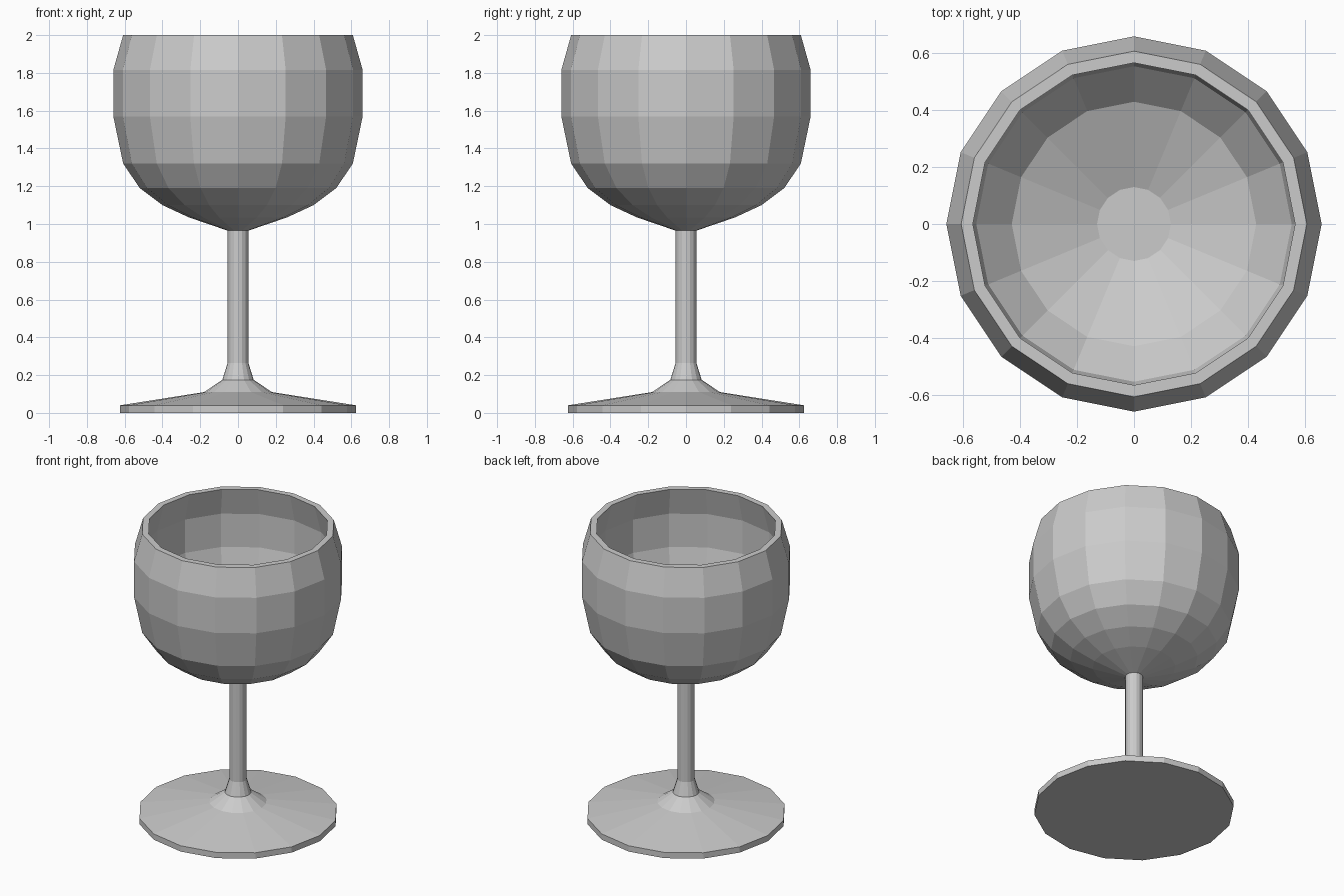
import bpy, bmesh, math

if "Cube" in bpy.data.objects:
    bpy.data.objects.remove(bpy.data.objects["Cube"])

SIDES = 16

# Half profiles as (radius, height)
foot = [(0, 0), (0.625, 0), (0.625, 0.04), (0.18, 0.11), (0.083, 0.175)]
stem = [(0.055, 0.265), (0.055, 0.965)]
bowl_outside = [(0.26, 1.035), (0.40, 1.10), (0.52, 1.19), (0.608, 1.32),
                (0.66, 1.57), (0.66, 1.815), (0.608, 2.0)]
bowl_inside = [(0.567, 2.0), (0.615, 1.81), (0.615, 1.58), (0.555, 1.34),
               (0.43, 1.21), (0.13, 1.085), (0, 1.085)]


def lathe(name, profile):
    """Revolve a half profile around the z axis into a flat-shaded object."""
    bm = bmesh.new()
    verts = [bm.verts.new((r, 0, z)) for r, z in profile]
    edges = [bm.edges.new(pair) for pair in zip(verts, verts[1:])]
    bmesh.ops.spin(bm, geom=verts + edges, cent=(0, 0, 0), axis=(0, 0, 1),
                   angle=math.tau, steps=SIDES, use_duplicate=False)
    bmesh.ops.remove_doubles(bm, verts=bm.verts[:], dist=1e-4)
    bmesh.ops.recalc_face_normals(bm, faces=bm.faces[:])
    mesh = bpy.data.meshes.new(name)
    bm.to_mesh(mesh)
    bm.free()
    obj = bpy.data.objects.new(name, mesh)
    bpy.context.collection.objects.link(obj)
    return obj


# Foot, stem and hollow bowl form one continuous turned piece
lathe("wine_glass", foot + stem + bowl_outside + bowl_inside)
